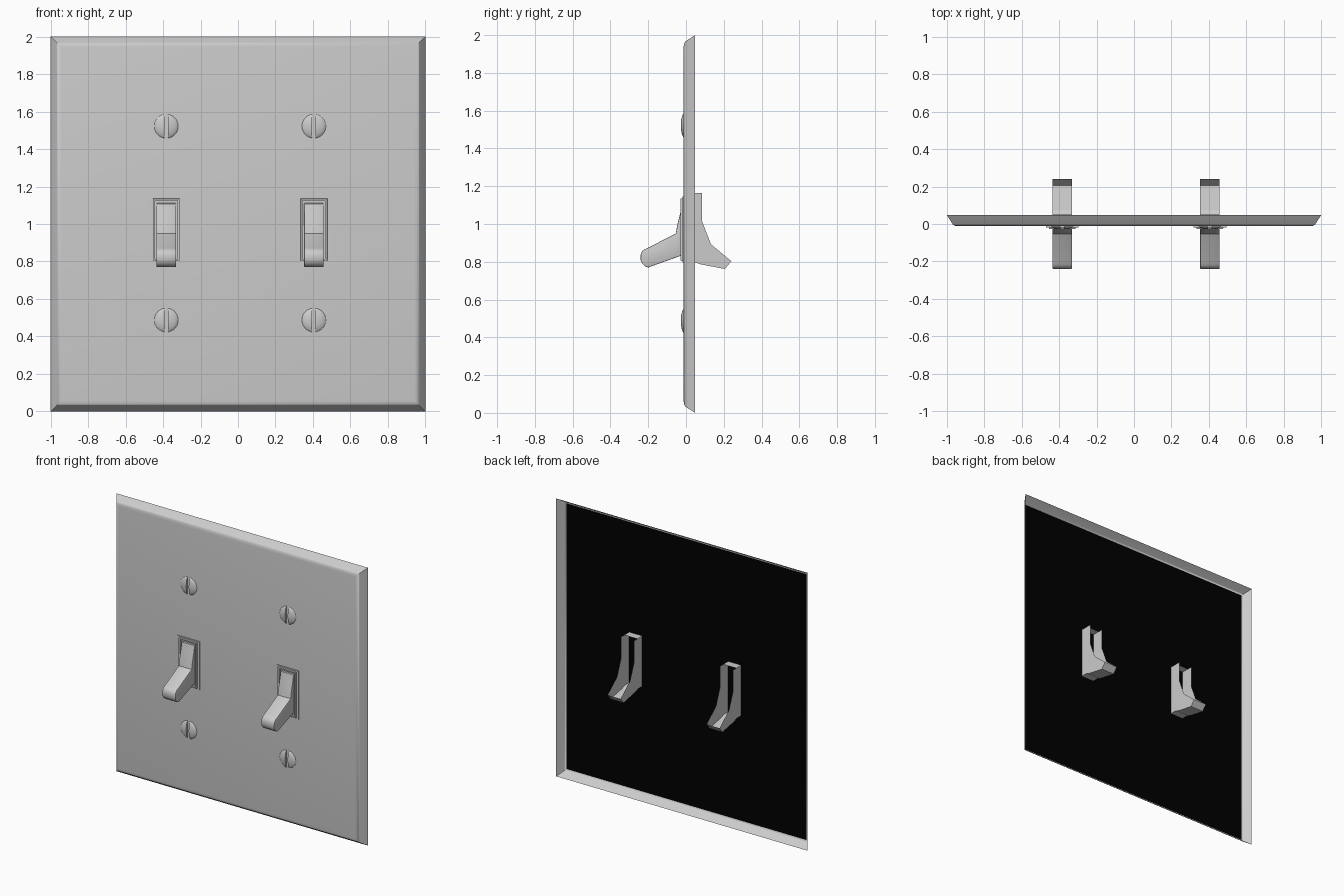
import bpy, bmesh, math

if "Cube" in bpy.data.objects:
    bpy.data.objects.remove(bpy.data.objects["Cube"])


def material(name, value):
    m = bpy.data.materials.new(name)
    m.diffuse_color = (value, value, value, 1)
    m.use_nodes = True
    m.node_tree.nodes["Principled BSDF"].inputs["Base Color"].default_value = m.diffuse_color
    return m


GREY = material("light grey plastic", 0.6)
BLACK = material("black backing", 0.0)


def finish(name, bm, mat, smooth=None, normals=True):
    if normals:
        bmesh.ops.recalc_face_normals(bm, faces=bm.faces)
    me = bpy.data.meshes.new(name)
    bm.to_mesh(me)
    bm.free()
    me.materials.append(mat)
    ob = bpy.data.objects.new(name, me)
    bpy.context.collection.objects.link(ob)
    if smooth:
        bpy.ops.object.select_all(action='DESELECT')
        ob.select_set(True)
        bpy.context.view_layer.objects.active = ob
        bpy.ops.object.shade_smooth_by_angle(angle=math.radians(smooth))
    return ob


def rect_loft(bm, cx, cz, rings, cap):
    """Join rectangular rings given as (half width, half height, y)."""
    prev = None
    for hx, hz, y in rings:
        ring = [bm.verts.new((cx + sx * hx, y, cz + sz * hz))
                for sx, sz in ((-1, -1), (1, -1), (1, 1), (-1, 1))]
        if prev:
            for i in range(4):
                j = (i + 1) % 4
                bm.faces.new((prev[i], prev[j], ring[j], ring[i]))
        prev = ring
    if cap:
        bm.faces.new(prev)


# Wall plate: thin shell with sloped rim and open back
bm = bmesh.new()
rect_loft(bm, 0, 1, [(h, h, y) for h, y in
          ((1.0, .048), (.968, -.001), (.963, -.006), (.955, -.010), (.943, -.012))], True)
finish("wall_plate", bm, GREY, 40)

# Black lining inside the plate
bm = bmesh.new()
bm.faces.new([bm.verts.new((sx * .956, -.006, 1 + sz * .956))
              for sx, sz in ((-1, -1), (-1, 1), (1, 1), (1, -1))])
finish("back_lining", bm, BLACK, normals=False)


def collar(cx):
    # Stepped frame around the switch opening
    bm = bmesh.new()
    rect_loft(bm, cx, .97, [(.0875, .175, -.011), (.0875, .175, -.018), (.072, .166, -.018),
                            (.070, .164, -.028), (.060, .156, -.028), (.060, .156, -.011)], False)
    finish("switch_collar", bm, GREY)


def lever(cx):
    # Toggle: side profile (y, z) extruded across its width
    profile = [(-.010, 1.112), (-.020, 1.108), (-.030, 1.06), (-.045, 1.0), (-.054, .95),
               (-.205, .872), (-.220, .866), (-.232, .856), (-.240, .838), (-.240, .808),
               (-.232, .790), (-.218, .777), (-.200, .770), (-.027, .832), (-.010, .832)]
    bm = bmesh.new()
    f = bm.faces.new([bm.verts.new((cx - .052, y, z)) for y, z in profile])
    ext = bmesh.ops.extrude_face_region(bm, geom=[f])
    bmesh.ops.translate(bm, vec=(.104, 0, 0),
                        verts=[v for v in ext["geom"] if isinstance(v, bmesh.types.BMVert)])
    bmesh.ops.recalc_face_normals(bm, faces=bm.faces)
    sides = [e for e in bm.edges if any(len(f.verts) > 4 for f in e.link_faces)]
    bmesh.ops.bevel(bm, geom=sides, offset=.004, segments=2, affect='EDGES', profile=.5)
    finish("toggle_lever", bm, GREY, 35)


def rear_channel(cx):
    # Rear of the toggle: thin side walls, floor and top, open at the back
    outline = [(.050, 1.163), (-.006, 1.163), (-.006, .800), (.040, .800), (.075, .787),
               (.206, .762), (.240, .803), (.132, .893), (.085, 1.015), (.085, 1.163)]
    bm = bmesh.new()
    l, r = ([bm.verts.new((cx + s * .052, y, z)) for y, z in outline] for s in (-1, 1))
    bm.faces.new(l)
    bm.faces.new(r)
    for i in (0, 2, 3, 4, 5):
        bm.faces.new((l[i], l[i + 1], r[i + 1], r[i]))
    finish("toggle_rear_channel", bm, GREY)


def screw(cx, cz):
    # Domed head split by a vertical slot
    for s in (-1, 1):
        bm = bmesh.new()
        prev, n = None, 32
        for k in range(6):
            a = math.radians(15 + 75 * k / 6)
            rad, y = .064 * math.cos(a) / math.cos(math.radians(15)), -.007 - .021 * math.sin(a)
            ring = [bm.verts.new((rad * math.cos(2 * math.pi * i / n), y,
                                  rad * math.sin(2 * math.pi * i / n))) for i in range(n)]
            if prev:
                for i in range(n):
                    j = (i + 1) % n
                    bm.faces.new((prev[i], prev[j], ring[j], ring[i]))
            else:
                bm.faces.new(ring)
            prev = ring
        bm.faces.new(prev)
        cut = bmesh.ops.bisect_plane(bm, geom=bm.verts[:] + bm.edges[:] + bm.faces[:],
                                     plane_co=(s * .010, 0, 0), plane_no=(s, 0, 0),
                                     clear_inner=True)
        edges = [e for e in cut["geom_cut"] if isinstance(e, bmesh.types.BMEdge)]
        bmesh.ops.holes_fill(bm, edges=edges, sides=0)
        bmesh.ops.translate(bm, vec=(cx, 0, cz), verts=bm.verts)
        finish("screw_head_half", bm, GREY, 40)


# Two switches, each with a screw above and below
for x in (-.383, .405):
    collar(x)
    lever(x)
    rear_channel(x)
    for z in (1.522, .487):
        screw(x, z)
